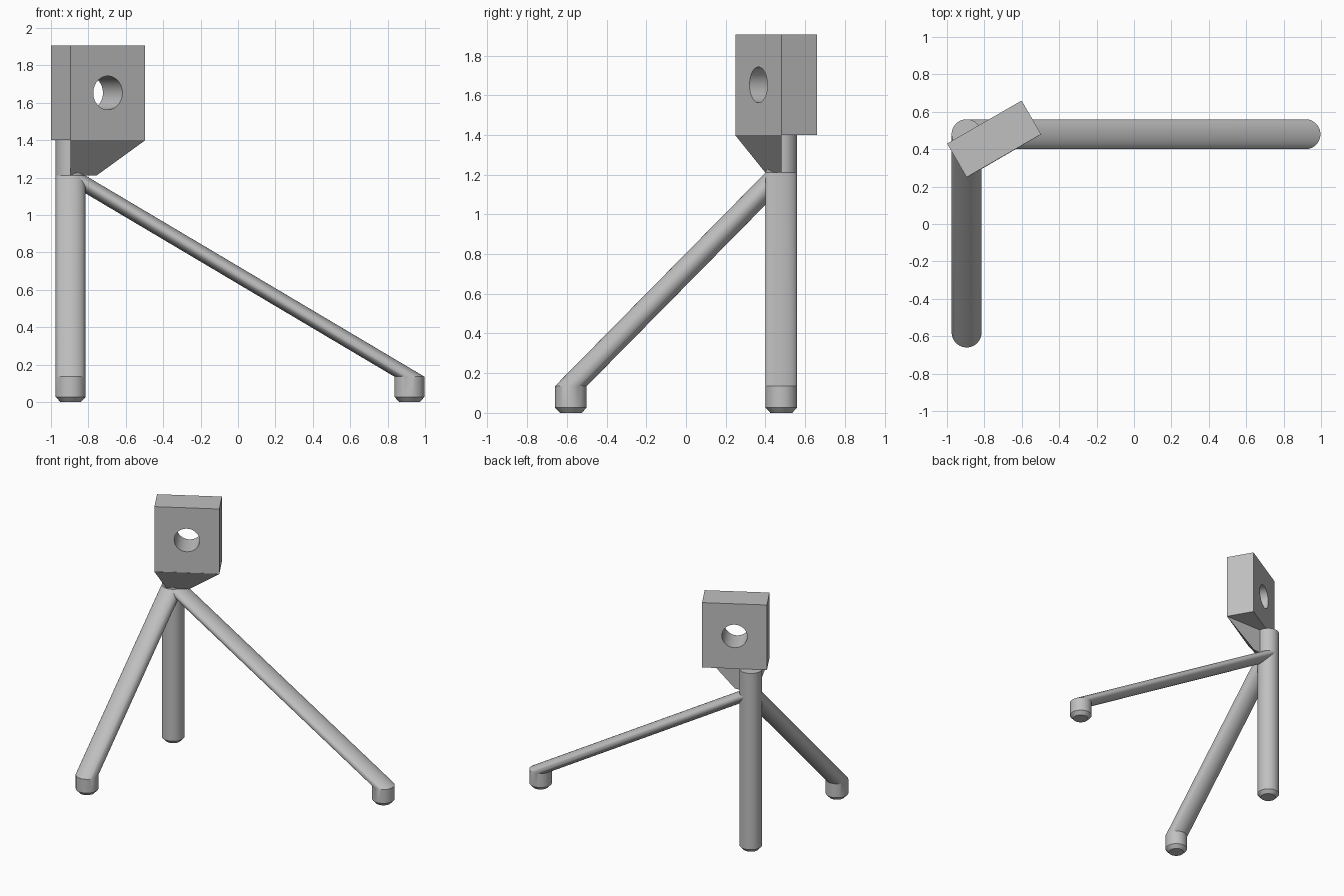
import bpy, bmesh
from math import radians, cos, sin, tau, pi
from mathutils import Matrix

cube = bpy.data.objects.get("Cube")
if cube:
    bpy.data.objects.remove(cube, do_unlink=True)

# Single plain grey
grey = bpy.data.materials.new("plain grey")
grey.use_nodes = True
colour = (0.53, 0.53, 0.53, 1)
grey.diffuse_color = colour
grey.node_tree.nodes["Principled BSDF"].inputs["Base Color"].default_value = colour

PX, PY = -0.895, 0.48      # post axis
R = 0.08                   # tube radius
FOOT, JOINT, SEAT, TOP = 0.135, 1.21, 1.40, 1.905
SIDES = 48


def finish(name, bm, smooth=True):
    bmesh.ops.recalc_face_normals(bm, faces=bm.faces[:])
    mesh = bpy.data.meshes.new(name)
    bm.to_mesh(mesh)
    bm.free()
    mesh.materials.append(grey)
    ob = bpy.data.objects.new(name, mesh)
    bpy.context.collection.objects.link(ob)
    if smooth:
        smooth_by_angle(ob)
    return ob


def smooth_by_angle(ob):
    bpy.ops.object.select_all(action='DESELECT')
    ob.select_set(True)
    bpy.context.view_layer.objects.active = ob
    bpy.ops.object.shade_smooth_by_angle(angle=radians(25))


def loft(name, rings, smooth=True):
    """Join closed rings of points and cap both ends."""
    bm = bmesh.new()
    rows = [[bm.verts.new(p) for p in ring] for ring in rings]
    n = len(rows[0])
    for low, high in zip(rows, rows[1:]):
        for i in range(n):
            j = (i + 1) % n
            bm.faces.new((low[i], low[j], high[j], high[i]))
    bm.faces.new(rows[0][::-1])
    bm.faces.new(rows[-1])
    return finish(name, bm, smooth)


def circle(x, y, z, r=R):
    return [(x + r * cos(tau * i / SIDES), y + r * sin(tau * i / SIDES), z)
            for i in range(SIDES)]


def foot_rings(x, y):
    return [circle(x, y, 0, 0.055), circle(x, y, 0.027)]


# Upright post with a chamfered foot
loft("post", foot_rings(PX, PY) + [circle(PX, PY, SEAT)])

# Slanted legs, each a level circle swept from its foot to the post
for name, x, y in (("side_leg", 0.917, PY), ("front_leg", PX, -0.58)):
    loft(name, foot_rings(x, y) + [circle(x, y, FOOT), circle(PX, PY, JOINT)])

# Wedge bracket carrying the overhanging part of the block
loft("bracket", [
    [(PX, PY - R, JOINT), (-0.757, PY, JOINT), (PX, PY, JOINT)],
    [(PX, 0.247, SEAT), (-0.495, PY, SEAT), (PX, PY, SEAT)],
], smooth=False)

# Turned head block
place = Matrix.Translation((-0.748, 0.455, (SEAT + TOP) / 2)) @ Matrix.Rotation(radians(30), 4, 'Z')
bm = bmesh.new()
bmesh.ops.create_cube(bm, size=1, matrix=place @ Matrix.Diagonal((0.46, 0.208, TOP - SEAT, 1)))
block = finish("head_block", bm, smooth=False)

# Round hole bored through the block
bm = bmesh.new()
bmesh.ops.create_cone(bm, cap_ends=True, segments=SIDES, radius1=0.09, radius2=0.09, depth=0.6,
                      matrix=place @ Matrix.Rotation(pi / 2, 4, 'X'))
cutter = finish("hole_cutter", bm, smooth=False)
cutter.hide_render = True
bore = block.modifiers.new("bore", 'BOOLEAN')
bore.operation = 'DIFFERENCE'
bore.solver = 'EXACT'
bore.object = cutter
bpy.context.view_layer.objects.active = block
bpy.ops.object.modifier_apply(modifier=bore.name)
bpy.data.objects.remove(cutter, do_unlink=True)
smooth_by_angle(block)
